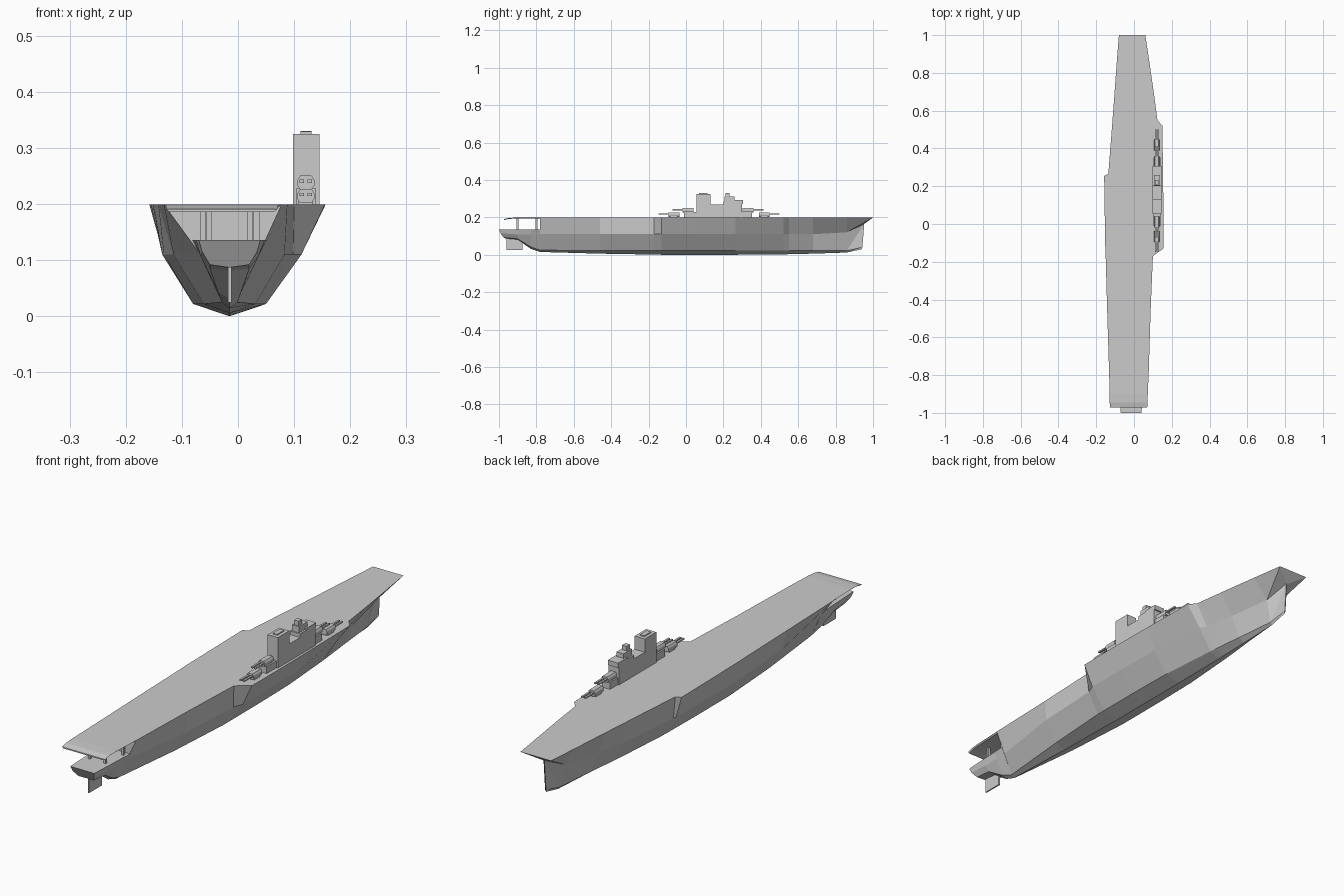
import bpy, bmesh

CX = -0.015   # hull centreline
IX = 0.121    # island centreline


def finish(name, bm):
    bmesh.ops.recalc_face_normals(bm, faces=bm.faces)
    me = bpy.data.meshes.new(name)
    bm.to_mesh(me)
    bm.free()
    ob = bpy.data.objects.new(name, me)
    bpy.context.collection.objects.link(ob)
    return ob


def loft(name, rings, tri_from=None):
    """Skin closed rings; spans from index tri_from on are split so the sides stay full."""
    bm = bmesh.new()
    vs = [[bm.verts.new(p) for p in r] for r in rings]
    n = len(vs[0])
    for k, (a, b) in enumerate(zip(vs, vs[1:])):
        for i in range(n):
            j = (i + 1) % n
            if tri_from is None or k < tri_from or i == n - 1:
                bm.faces.new((a[i], a[j], b[j], b[i]))
            elif i < n // 2:
                bm.faces.new((a[i], a[j], b[i]))
                bm.faces.new((a[j], b[j], b[i]))
            else:
                bm.faces.new((a[i], a[j], b[j]))
                bm.faces.new((a[i], b[j], b[i]))
    bm.faces.new(vs[0])
    bm.faces.new(vs[-1])
    return finish(name, bm)


def box(name, x0, x1, y0, y1, z0, z1):
    return loft(name, [[(x0, y, z0), (x1, y, z0), (x1, y, z1), (x0, y, z1)] for y in (y0, y1)])


def extrude_x(name, prof, x0, x1):
    return loft(name, [[(x, y, z) for y, z in prof] for x in (x0, x1)])


# main hull: y, deck left/right, mid left/right, chine half width, z of mid, chine, keel
stations = [
    (-0.78, -.132, .078, -.067, .037, .014, .11, .025, .015),
    (-0.46, -.142, .088, -.115, .083, .046, .11, .022, .006),
    (-0.17, -.150, .100, -.132, .098, .065, .11, .022, .001),
    (-0.13, -.152, .155, -.135, .113, .065, .11, .022, .000),
    (0.05, -.155, .156, -.135, .113, .065, .11, .022, .000),
    (0.255, -.158, .154, -.133, .110, .062, .11, .022, .000),
    (0.265, -.136, .154, -.128, .109, .062, .11, .022, .000),
    (0.52, -.116, .150, -.104, .085, .043, .11, .022, .002),
    (0.55, -.114, .124, -.100, .075, .040, .11, .022, .003),
    (0.68, -.104, .107, -.076, .048, .026, .11, .022, .006),
    (0.86, -.091, .081, -.042, .012, .008, .12, .022, .012),
]
rings = [[(dl, y, .199), (ml, y, zm), (CX - c, y, zc), (CX, y, zk), (CX + c, y, zc),
          (mr, y, zm), (dr, y, .199)] for y, dl, dr, ml, mr, c, zm, zc, zk in stations]
# raked stem with overhanging flight deck
rings.append([(-.08, 1, .199), (CX - .002, .953, .165), (CX - .002, .943, .04), (CX, .94, .03),
              (CX + .002, .943, .04), (CX + .002, .953, .165), (.06, 1, .199)])
loft("hull", rings, tri_from=len(rings) - 2)

# low open stern: per level (half width, y, z)
stern = [
    [(.055, -1.0, .136), (.049, -.992, .115), (.035, -.975, .092), (0, -.965, .087)],
    [(.060, -.90, .136), (.052, -.90, .108), (.035, -.90, .085), (0, -.90, .081)],
    [(.063, -.83, .136), (.052, -.83, .108), (.020, -.83, .042), (0, -.83, .032)],
    [(.066, -.78, .136), (.053, -.78, .11), (.014, -.78, .025), (0, -.78, .015)],
]
loft("stern", [[(CX - w, y, z) for w, y, z in s] + [(CX + w, y, z) for w, y, z in s[2::-1]]
               for s in stern])

# drooping aft end of the flight deck
aft = [(-.78, -.132, .078, .199), (-.90, -.129, .073, .199),
       (-.945, -.1285, .071, .197), (-.972, -.128, .07, .191)]
loft("aft_deck", [[(l, y, z), (r, y, z), (r - .006, y, z - .005), (l + .006, y, z - .005)]
                  for y, l, r, z in aft])
for y, dx in ((-.90, .036), (-.80, .048)):
    for s in (-1, 1):
        x = CX + s * dx
        box("deck_post", x - .005, x + .005, y - .005, y + .005, .134, .196)

# rudder
extrude_x("rudder", [(-.96, .09), (-.96, .025), (-.875, .025), (-.875, .09)], CX - .003, CX + .003)

# island
extrude_x("island", [(.055, .198), (.055, .325), (.13, .325), (.13, .27), (.20, .27),
                     (.20, .285), (.30, .285), (.30, .198)], IX - .023, IX + .024)
box("funnel_cap", IX - .01, IX + .01, .07, .115, .32, .329)
box("bridge", IX - .016, IX + .016, .205, .26, .28, .311)
box("director", IX - .01, IX + .01, .21, .232, .31, .33)
box("bridge_wing", IX - .023, IX + .024, .245, .306, .272, .292)


# gun turrets with twin barrels; d is the firing direction
def turret(y, z, d):
    sec = [(-.011, 0), (.011, 0), (.015, .006), (.015, .016), (.010, .024),
           (-.010, .024), (-.015, .016), (-.015, .006)]
    loft("turret", [[(IX + x, y + d * t, z + h) for x, h in sec] for t in (-.029, .029)])
    for s in (-1, 1):
        bx = IX + s * .007
        y0, y1 = sorted((y + d * .02, y + d * .082))
        box("barrel", bx - .004, bx + .004, y0, y1, z + .011, z + .017)


for y_up, y_low, d in ((.010, -.065, -1), (.332, .418, 1)):
    y0, y1 = (y_up - .02, .06) if d < 0 else (.295, y_up + .02)
    box("turret_plinth", IX - .018, IX + .018, y0, y1, .198, .228)
    turret(y_up, .227, d)
    box("turret_base", IX - .013, IX + .013, y_low - .018, y_low + .018, .198, .207)
    turret(y_low, .203, d)
